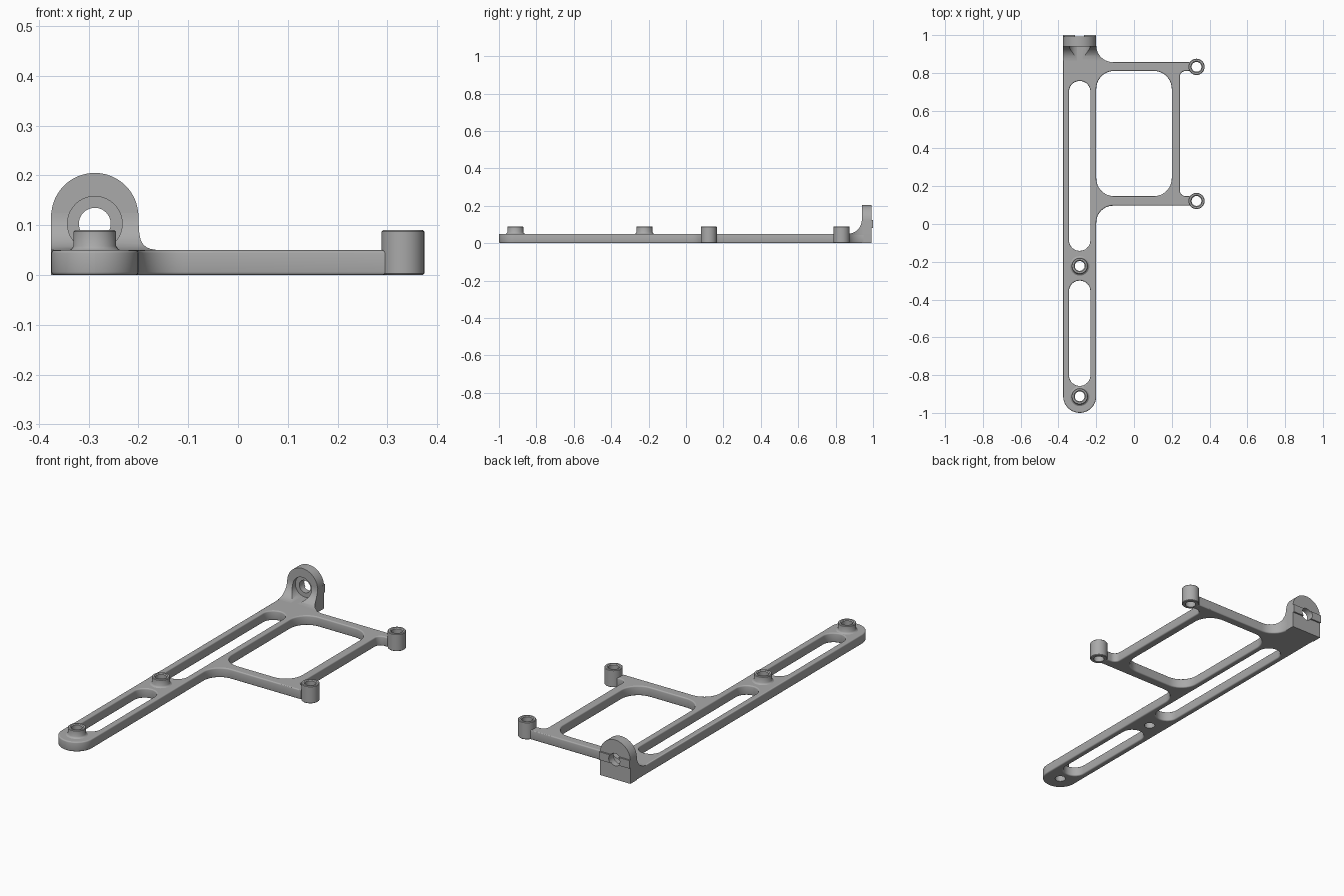
import bpy, bmesh, math
from mathutils import Vector, Matrix

if "Cube" in bpy.data.objects:
    bpy.data.objects.remove(bpy.data.objects["Cube"])

grey = bpy.data.materials.new("plain grey")
grey.use_nodes = True
grey.diffuse_color = (0.4, 0.4, 0.4, 1)
grey.node_tree.nodes["Principled BSDF"].inputs["Base Color"].default_value = (0.4, 0.4, 0.4, 1)

ARM_X, HALF = -0.2875, 0.0875
LEFT, RIGHT = ARM_X - HALF, ARM_X + HALF
THICK, BACK, LUG_Y = 0.05, 0.992, 0.94
HOLE_Z = 0.103


def rounded(corners, steps=10):
    """Polygon corners (x, y, radius) turned into an outline with round corners."""
    out = []
    for i, (x, y, r) in enumerate(corners):
        p = Vector((x, y))
        if r == 0:
            out.append(p)
            continue
        a = (Vector(corners[i - 1][:2]) - p).normalized()
        b = (Vector(corners[(i + 1) % len(corners)][:2]) - p).normalized()
        half = a.angle(b) / 2
        centre = p + (a + b).normalized() * (r / math.sin(half))
        start = p + a * (r / math.tan(half)) - centre
        end = p + b * (r / math.tan(half)) - centre
        sweep = start.angle_signed(end)
        for k in range(steps + 1):
            out.append(centre + Matrix.Rotation(-sweep * k / steps, 2) @ start)
    return out


def box_corners(x0, x1, y0, y1, r):
    return [(x0, y0, r), (x1, y0, r), (x1, y1, r), (x0, y1, r)]


def circle(x, y, r, n=32):
    return [Vector((x + r * math.cos(k * math.tau / n), y + r * math.sin(k * math.tau / n)))
            for k in range(n)]


def add(name, mesh):
    ob = bpy.data.objects.new(name, mesh)
    bpy.context.collection.objects.link(ob)
    mesh.materials.clear()
    mesh.materials.append(grey)
    return ob


def prism(name, points, axis, lo, hi):
    """Extrude a 2D outline along an axis from lo to hi."""
    place = {"x": lambda p, t: (t, p[0], p[1]),
             "y": lambda p, t: (p[0], t, p[1]),
             "z": lambda p, t: (p[0], p[1], t)}[axis]
    bm = bmesh.new()
    face = bm.faces.new([bm.verts.new(place(p, lo)) for p in points])
    top = bmesh.ops.extrude_face_region(bm, geom=[face])["geom"]
    shift = Vector(place((0, 0), hi - lo))
    bmesh.ops.translate(bm, vec=shift, verts=[v for v in top if isinstance(v, bmesh.types.BMVert)])
    bmesh.ops.recalc_face_normals(bm, faces=bm.faces)
    mesh = bpy.data.meshes.new(name)
    bm.to_mesh(mesh)
    bm.free()
    return add(name, mesh)


def bake(ob):
    """Replace an object by a mesh of its evaluated shape."""
    mesh = bpy.data.meshes.new_from_object(ob.evaluated_get(bpy.context.evaluated_depsgraph_get()))
    name = ob.name
    bpy.data.objects.remove(ob)
    return add(name, mesh)


def boolean(ob, tool, operation):
    mod = ob.modifiers.new(operation, "BOOLEAN")
    mod.operation, mod.object, mod.solver = operation, tool, "EXACT"
    return bake(ob)


def boss(name, x, y, profile, n=32):
    """Hollow post turned from a closed (radius, height) profile."""
    bm = bmesh.new()
    rings = [[bm.verts.new((p.x, p.y, z)) for p in circle(x, y, r, n)] for r, z in profile]
    for i, ring in enumerate(rings):
        prev = rings[i - 1]
        for k in range(n):
            j = (k + 1) % n
            bm.faces.new((prev[k], prev[j], ring[j], ring[k]))
    bmesh.ops.recalc_face_normals(bm, faces=bm.faces)
    mesh = bpy.data.meshes.new(name)
    bm.to_mesh(mesh)
    bm.free()
    return add(name, mesh)


# Flat frame: arm with slots, side window and soft edges
def frame_outline(end):
    return rounded([
        (LEFT, -1, HALF - 0.0002), (RIGHT, -1, HALF - 0.0002),
        (RIGHT, 0.097, 0.09), (0.295, 0.097, 0), (0.295, 0.147, 0),
        (0.243, 0.147, 0.03), (0.243, 0.81, 0.03), (0.295, 0.81, 0),
        (0.295, 0.857, 0), (RIGHT, 0.857, 0.088), (RIGHT, end, 0), (LEFT, end, 0)])


arm_spots = [(ARM_X, -0.9125), (ARM_X, -0.222)]
corner_spots = [(0.331, 0.122), (0.331, 0.832)]
slots = [rounded(box_corners(-0.344, -0.231, y0, y1, 0.056)) for y0, y1 in ((-0.857, -0.3), (-0.142, 0.757))]
window = rounded(box_corners(RIGHT, 0.2, 0.147, 0.81, 0.095))

curve = bpy.data.curves.new("frame", "CURVE")
curve.dimensions, curve.fill_mode = "2D", "BOTH"
curve.bevel_depth, curve.bevel_resolution, curve.offset = 0.006, 2, -0.006
curve.extrude = THICK / 2 - curve.bevel_depth
for loop in [frame_outline(0.95), window, *slots] + [circle(x, y, 0.035) for x, y in arm_spots]:
    spline = curve.splines.new("POLY")
    spline.points.add(len(loop) - 1)
    for point, p in zip(spline.points, loop):
        point.co = (p.x, p.y, 0, 1)
    spline.use_cyclic_u = True
frame = bpy.data.objects.new("frame", curve)
bpy.context.collection.objects.link(frame)
frame.location.z = THICK / 2
frame = bake(frame)
frame.location.z = THICK / 2

# Screw posts on the arm and at the outer corners
rim = [(0.043, 0.087), (0.040, 0.09), (0.031, 0.09), (0.026, 0.086), (0.026, 0)]
posts = [boss("arm_post", x, y, [(0.042, 0), (0.042, 0.045), (0.054, 0.049), (0.047, 0.052), (0.043, 0.058)] + rim)
         for x, y in arm_spots]
posts += [boss("corner_post", x, y, [(0.040, 0), (0.043, 0.003)] + rim) for x, y in corner_spots]

# Upright lug, its curved gusset and the locating rib on the back
top = 0.205
lug = prism("upright_lug", rounded([(LEFT, 0, 0), (RIGHT, 0, 0), (RIGHT, top, HALF - 0.0002),
                                    (LEFT, top, HALF - 0.0002)], 16), "y", LUG_Y, BACK)
rib = prism("locating_rib", box_corners(LEFT, RIGHT, 0.082, 0.124, 0), "y", BACK - 0.01, 1)

R = 0.075
sweep = [(LUG_Y - R + R * math.sin(a), THICK + R - R * math.cos(a))
         for a in [k * math.pi / 24 for k in range(13)]]
gusset = prism("gusset", [(LUG_Y - R, 0.03)] + sweep + [(LUG_Y + 0.01, THICK + R), (LUG_Y + 0.01, 0.03)],
               "x", LEFT - 0.1, 0.1)
mask = prism("mask", frame_outline(BACK), "z", 0, 0.3)
gusset = boolean(gusset, mask, "INTERSECT")
bpy.data.objects.remove(mask)

# Bolt hole with a wider recess in front
recess = prism("recess_cutter", circle(ARM_X, HOLE_Z, 0.055, 40), "y", 0.8, 0.96)
bore = prism("bore_cutter", circle(ARM_X, HOLE_Z, 0.032), "y", 0.8, 1.1)
solids = []
for part in (lug, gusset, rib):
    solids.append(boolean(boolean(part, recess, "DIFFERENCE"), bore, "DIFFERENCE"))
for cutter in (recess, bore):
    bpy.data.objects.remove(cutter)

# Smooth shading with sharp edges kept
bpy.ops.object.select_all(action="DESELECT")
for ob in [frame, *posts, *solids]:
    ob.select_set(True)
bpy.context.view_layer.objects.active = frame
bpy.ops.object.shade_smooth_by_angle(angle=math.radians(35))
